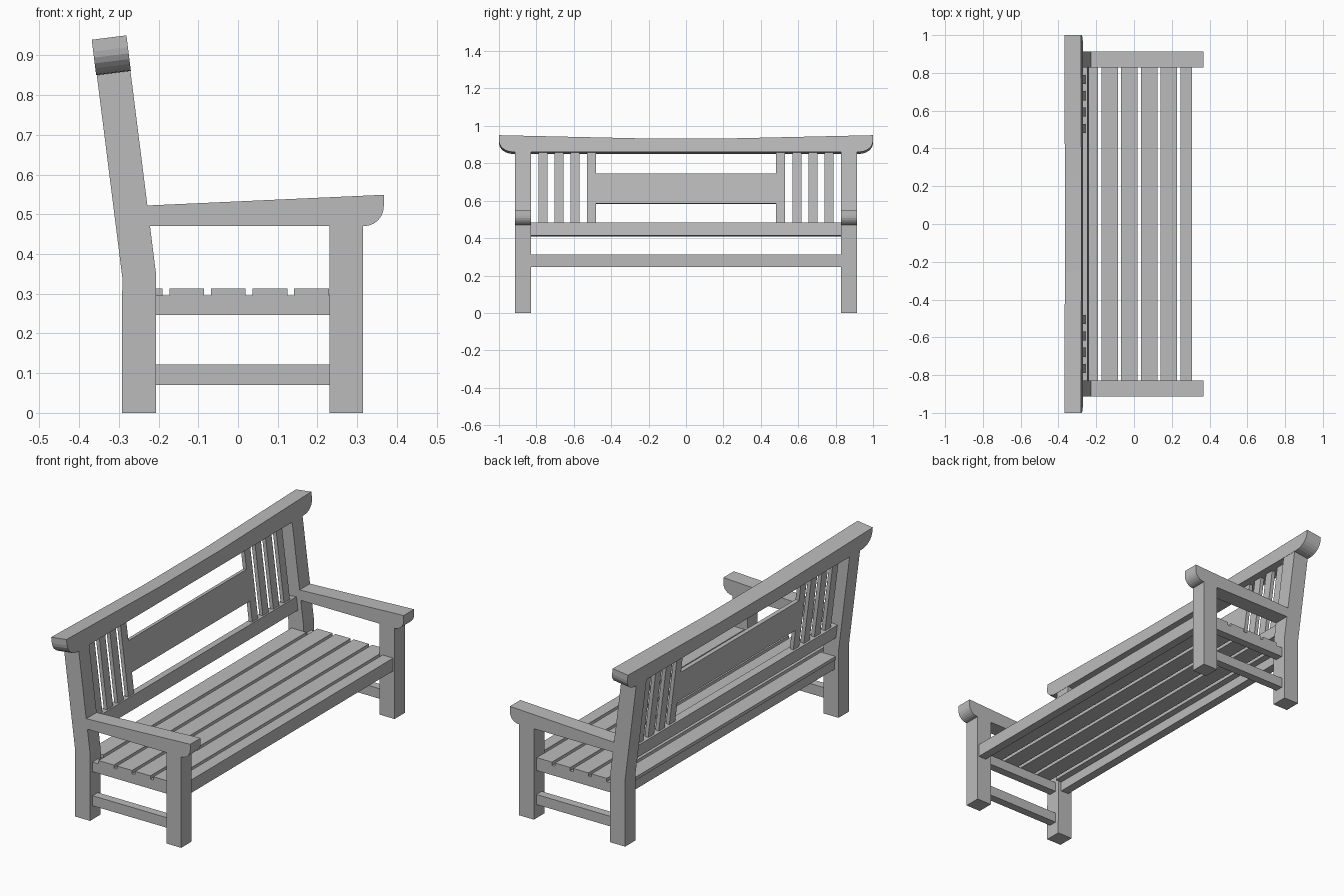
import bpy, bmesh, math
from mathutils import Matrix, Vector

if "Cube" in bpy.data.objects:
    bpy.data.objects.remove(bpy.data.objects["Cube"], do_unlink=True)

wood = bpy.data.materials.new("grey_wood")
wood.use_nodes = True
wood.diffuse_color = (0.5, 0.5, 0.5, 1)
wood.node_tree.nodes["Principled BSDF"].inputs["Base Color"].default_value = wood.diffuse_color

IN, OUT = 0.829, 0.914           # inner and outer faces of the bench ends
LEAN = 0.126                     # backward slope of the back rest


def prism(name, start, end):
    """Extrude the loop of points start to the matching loop end."""
    bm = bmesh.new()
    a = [bm.verts.new(p) for p in start]
    b = [bm.verts.new(p) for p in end]
    bm.faces.new(a)
    bm.faces.new(b[::-1])
    for i in range(len(a)):
        j = (i + 1) % len(a)
        bm.faces.new((a[i], b[i], b[j], a[j]))
    bmesh.ops.recalc_face_normals(bm, faces=bm.faces[:])
    mesh = bpy.data.meshes.new(name)
    bm.to_mesh(mesh)
    bm.free()
    mesh.materials.append(wood)
    obj = bpy.data.objects.new(name, mesh)
    bpy.context.collection.objects.link(obj)
    return obj


def side_profile(name, profile, y0, y1):
    return prism(name, [(x, y0, z) for x, z in profile], [(x, y1, z) for x, z in profile])


def box(name, x0, x1, y0, y1, z0, z1):
    return side_profile(name, [(x0, z0), (x1, z0), (x1, z1), (x0, z1)], y0, y1)


def both_ends(name, profile, y0, y1):
    side_profile("left_" + name, profile, y0, y1)
    side_profile("right_" + name, profile, -y1, -y0)


def rect(x0, x1, z0, z1):
    return [(x0, z0), (x1, z0), (x1, z1), (x0, z1)]


def lean_rect(thick, z0, z1):
    """Slanted section centred in the leaning part of the back posts."""
    def at(side, z):
        zz = z + side * thick / 2 * LEAN
        return (-0.249 - LEAN * (zz - 0.347) + side * thick / 2, zz)
    return [at(-1, z0), at(1, z0), at(1, z1), at(-1, z1)]


# Bench ends: bent back posts, front legs, stretchers
low, high = lean_rect(0.086, 0.347, 0.858)[:2], lean_rect(0.086, 0.347, 0.858)[2:]
both_ends("back_post", [(-0.292, 0), (-0.206, 0), low[1], *high, low[0]], IN, OUT)
both_ends("front_leg", rect(0.23, 0.315, 0, 0.472), IN, OUT)
both_ends("seat_side_rail", rect(-0.21, 0.235, 0.246, 0.296), 0.85, 0.893)
both_ends("lower_stretcher", rect(-0.21, 0.235, 0.07, 0.122), 0.85, 0.893)

# Arm rests with a rounded nose underneath the front
nose = [(0.317 + 0.05 * math.sin(t), 0.52 - 0.05 * math.cos(t))
        for t in (math.radians(15 * i) for i in range(7))]
both_ends("arm_rest", [(-0.222, 0.47), *nose, (0.367, 0.549), (-0.229, 0.522)], IN, OUT)

# Seat: long rails and slats
box("front_seat_rail", 0.262, 0.307, -IN, IN, 0.246, 0.296)
box("back_seat_rail", -0.27, -0.225, -IN, IN, 0.246, 0.296)
for i in range(4):
    x = -0.172 + 0.1045 * i
    box(f"seat_slat_{i + 1}", x, x + 0.087, -0.893, 0.893, 0.296, 0.313)
box("front_seat_slat", 0.246, 0.307, -IN, IN, 0.296, 0.313)
box("back_seat_slat", -0.275, -0.19, -IN, IN, 0.296, 0.313)

# Back rest: lower rail, centre panel, upright splats
side_profile("back_lower_rail", lean_rect(0.04, 0.412, 0.48), -IN, IN)
side_profile("back_panel", lean_rect(0.02, 0.585, 0.743), -0.483, 0.483)
for i in range(4):
    y = 0.482 + 0.0865 * i
    both_ends(f"back_splat_{i + 1}", lean_rect(0.02, 0.475, 0.86), y, y + 0.048)

# Top rail: dipped top edge and rounded lower ends, leaning with the posts
corner = [(0.925 + 0.075 * math.sin(t), 0.06 - 0.06 * math.cos(t))
          for t in (math.radians(15 * i) for i in range(7))]
half = corner + [(1, 0.09), (0.25, 0.073)]
outline = half + [(-y, h) for y, h in reversed(half)]
base = Vector((-0.357, 0, 0.85))
tilt = Matrix.Rotation(-math.atan(LEAN), 3, 'Y')
prism("top_rail", [base + tilt @ Vector((0, y, h)) for y, h in outline],
      [base + tilt @ Vector((0.088, y, h)) for y, h in outline])
